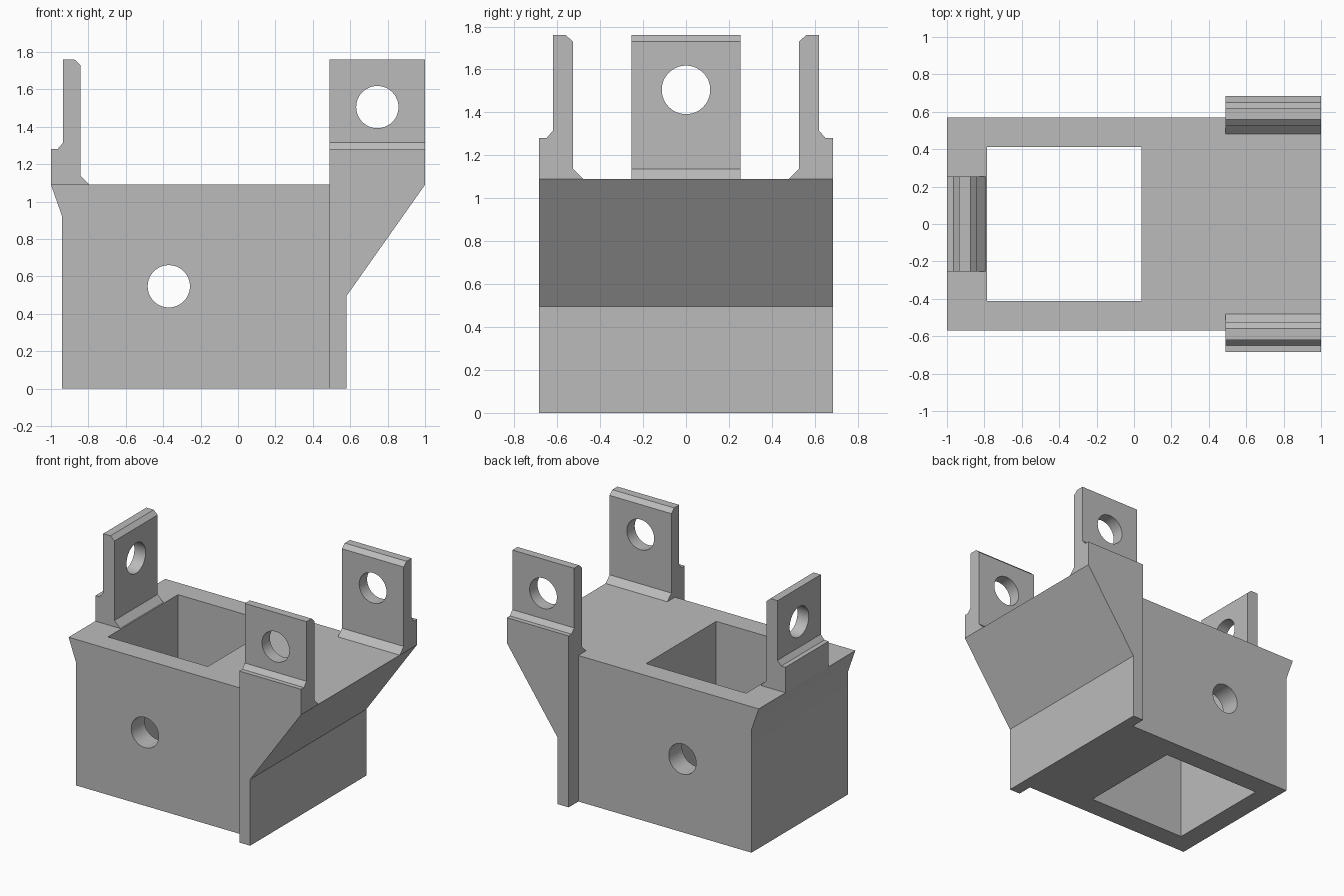
import bpy, bmesh, math
from mathutils import Matrix, Vector

if "Cube" in bpy.data.objects:
    bpy.data.objects.remove(bpy.data.objects["Cube"], do_unlink=True)

grey = bpy.data.materials.new("plain grey")
grey.use_nodes = True
colour = (0.5, 0.5, 0.5, 1)
grey.diffuse_color = colour
grey.node_tree.nodes["Principled BSDF"].inputs["Base Color"].default_value = colour


def finish(name, bm):
    bmesh.ops.recalc_face_normals(bm, faces=bm.faces)
    mesh = bpy.data.meshes.new(name)
    bm.to_mesh(mesh)
    bm.free()
    mesh.materials.append(grey)
    obj = bpy.data.objects.new(name, mesh)
    bpy.context.collection.objects.link(obj)
    return obj


def prism(name, profile, half_width, matrix=Matrix()):
    """Extrude an x-z profile along y, centred on y = 0."""
    bm = bmesh.new()
    face = bm.faces.new([bm.verts.new((x, -half_width, z)) for x, z in profile])
    ext = bmesh.ops.extrude_face_region(bm, geom=[face])["geom"]
    moved = [v for v in ext if isinstance(v, bmesh.types.BMVert)]
    bmesh.ops.translate(bm, verts=moved, vec=(0, 2 * half_width, 0))
    bm.transform(matrix)
    return finish(name, bm)


def rod(centre, axis):
    """Round cutter for the pin holes."""
    bm = bmesh.new()
    turn = Vector(axis).to_track_quat("Z", "Y").to_matrix().to_4x4()
    bmesh.ops.create_cone(bm, cap_ends=True, segments=48, radius1=HOLE, radius2=HOLE,
                          depth=3, matrix=Matrix.Translation(centre) @ turn)
    return finish("hole_cutter", bm)


def combine(obj, other, operation):
    mod = obj.modifiers.new(operation, "BOOLEAN")
    mod.operation, mod.object, mod.solver = operation, other, "EXACT"
    bpy.context.view_layer.update()
    result = bpy.data.meshes.new_from_object(
        obj.evaluated_get(bpy.context.evaluated_depsgraph_get()))
    obj.modifiers.clear()
    obj.data = result
    bpy.data.objects.remove(other, do_unlink=True)


def smooth(obj):
    for o in bpy.context.selected_objects:
        o.select_set(False)
    obj.select_set(True)
    bpy.context.view_layer.objects.active = obj
    bpy.ops.object.shade_smooth_by_angle(angle=math.radians(20))


HOLE = 0.113
TOP = 1.09

# Main block with its flared left end, and the wider sloped end
body = prism("body", [(-0.94, 0), (0.49, 0), (0.49, TOP), (-1, TOP), (-0.94, 0.92)], 0.57)
flange = prism("flange", [(0.49, 0), (0.58, 0), (0.58, 0.495), (1, TOP), (0.49, TOP)], 0.685)
combine(body, flange, "UNION")

# Square shaft through the block, and the cross hole
shaft = prism("shaft_cutter", [(-0.785, -1), (0.04, -1), (0.04, 2), (-0.785, 2)], 0.413)
combine(body, shaft, "DIFFERENCE")
combine(body, rod((-0.37, 0, 0.547), (0, 1, 0)), "DIFFERENCE")
smooth(body)

# Three matching lugs: profile runs from the outer face inwards
LUG = [(0, TOP), (0, 1.28), (0.035, 1.28), (0.065, 1.315), (0.065, 1.76),
       (0.125, 1.76), (0.158, 1.73), (0.158, 1.137), (0.205, TOP)]
for name, origin, angle in (("end_lug", (-1, 0, 0), 0),
                            ("front_lug", (0.745, -0.685, 0), 90),
                            ("back_lug", (0.745, 0.685, 0), -90)):
    place = Matrix.Translation(origin) @ Matrix.Rotation(math.radians(angle), 4, "Z")
    lug = prism(name, LUG, 0.255, place)
    inward = place.to_3x3() @ Vector((1, 0, 0))
    combine(lug, rod((origin[0], origin[1], 1.505), inward), "DIFFERENCE")
    smooth(lug)
